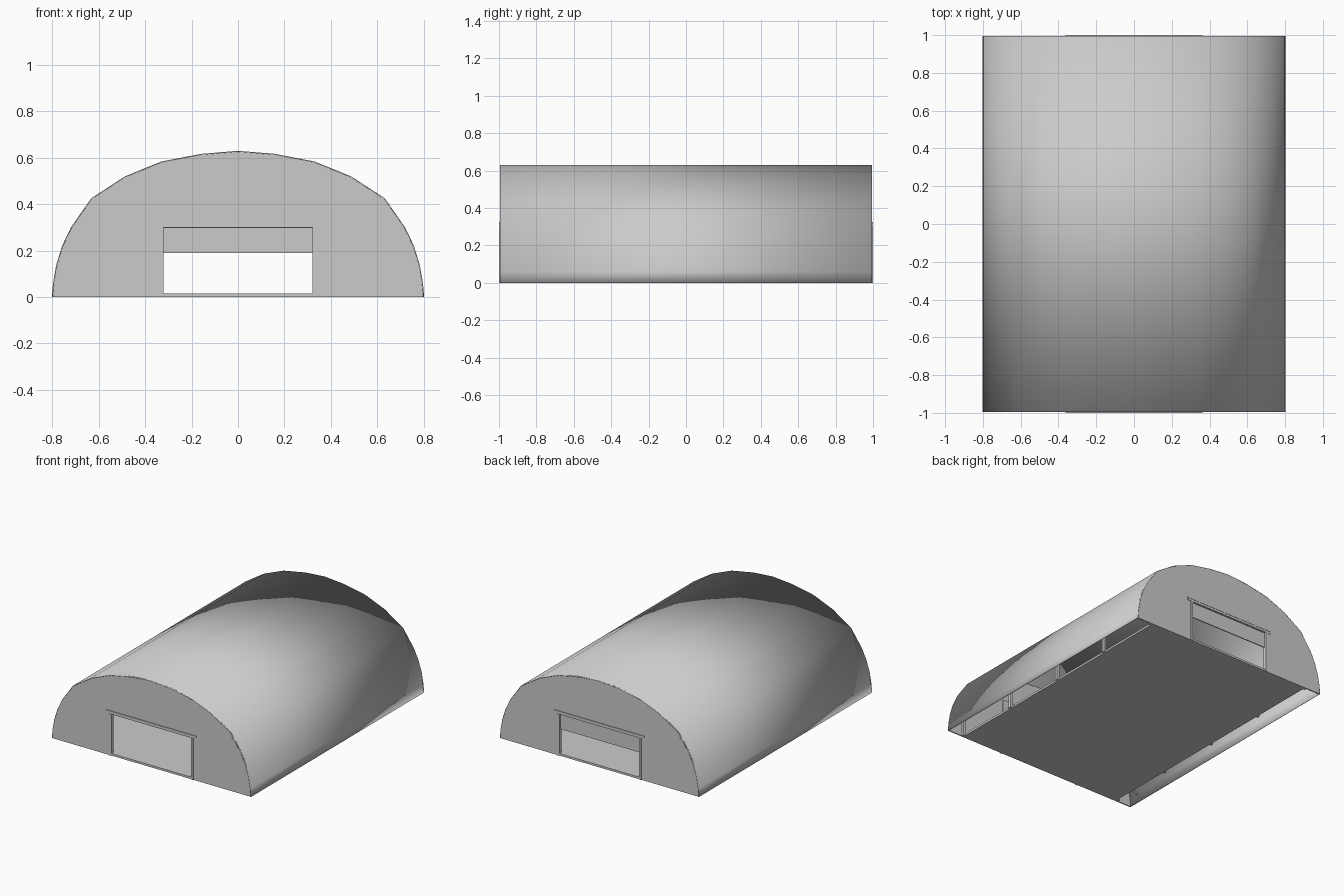
import bpy
import bmesh
from mathutils import Vector

if "Cube" in bpy.data.objects:
    bpy.data.objects.remove(bpy.data.objects["Cube"], do_unlink=True)

# One flat colour for the whole building
GREY = (0.6, 0.6, 0.6, 1)
grey = bpy.data.materials.new("light_grey")
grey.use_nodes = True
grey.diffuse_color = GREY
grey.node_tree.nodes["Principled BSDF"].inputs["Base Color"].default_value = GREY

# Main dimensions
WALL_Y = 0.995
DOOR_X, DOOR_Z = 0.32, 0.30
SLAB_X, SLAB_Z = 0.67, 0.015
half = [(0.802, 0), (0.797, 0.06), (0.783, 0.14), (0.757, 0.223), (0.72, 0.30),
        (0.633, 0.425), (0.487, 0.52), (0.33, 0.584), (0.157, 0.617)]
arch = half + [(0, 0.63)] + [(-x, z) for x, z in reversed(half)]


def finish(name, bm):
    bmesh.ops.recalc_face_normals(bm, faces=bm.faces)
    mesh = bpy.data.meshes.new(name)
    bm.to_mesh(mesh)
    bm.free()
    obj = bpy.data.objects.new(name, mesh)
    mesh.materials.append(grey)
    bpy.context.collection.objects.link(obj)
    return obj


def box(name, low, high):
    bm = bmesh.new()
    bmesh.ops.create_cube(bm, size=1)
    low, high = Vector(low), Vector(high)
    for v in bm.verts:
        v.co = (low + high) / 2 + v.co * (high - low)
    return finish(name, bm)


def prism(name, outline, y, depth):
    """Extrude an x-z outline along y."""
    bm = bmesh.new()
    face = bm.faces.new([bm.verts.new((x, y, z)) for x, z in outline])
    new = bmesh.ops.extrude_face_region(bm, geom=[face])["geom"]
    verts = [g for g in new if isinstance(g, bmesh.types.BMVert)]
    bmesh.ops.translate(bm, vec=(0, depth, 0), verts=verts)
    return finish(name, bm)


# Curved roof shell: a thin smooth sheet
bm = bmesh.new()
rows = [[bm.verts.new((x, y, z)) for x, z in arch] for y in (-WALL_Y, WALL_Y)]
for i in range(len(arch) - 1):
    bm.faces.new((rows[0][i], rows[0][i + 1], rows[1][i + 1], rows[1][i]))
roof = finish("roof_shell", bm)
for p in roof.data.polygons:
    p.use_smooth = True
# The shell has no closed volume, so point its normals outward by rule
if sum(p.normal.z for p in roof.data.polygons) < 0:
    roof.data.flip_normals()
shell = roof.modifiers.new("thickness", 'SOLIDIFY')
shell.thickness = 0.004
shell.offset = -1

# Floor slab
box("floor_slab", (-SLAB_X, -WALL_Y, 0), (SLAB_X, WALL_Y, SLAB_Z))

# End walls, doorways and raised shutters
doorway = [(-DOOR_X, 0), (-DOOR_X, DOOR_Z), (DOOR_X, DOOR_Z), (DOOR_X, 0)]
for side, label, shutter_low in ((-1, "front", 0.297), (1, "back", 0.19)):
    prism(label + "_wall", arch + doorway, side * WALL_Y, -side * 0.008)

    def slab(name, x0, x1, z0, z1, y0, y1):
        ys = sorted((side * y0, side * y1))
        box(label + "_" + name, (x0, ys[0], z0), (x1, ys[1], z1))

    slab("shutter", -DOOR_X - 0.01, DOOR_X + 0.01, shutter_low, 0.41, 0.978, 0.985)
    slab("lintel", -0.363, 0.363, 0.302, 0.318, 0.99, 0.998)
    slab("lintel_cap", -0.363, 0.363, 0.318, 0.325, 0.99, 1)
    for x in (-1, 1):
        x0, x1 = sorted((x * DOOR_X, x * 0.338))
        slab("door_rail_" + ("left" if x > 0 else "right"), x0, x1, 0, 0.302, 0.975, 1)

# Interior columns along both edges of the slab
for x in (-1, 1):
    for i in range(5):
        y = (i - 2) * 0.49
        x0, x1 = sorted((x * (SLAB_X - 0.005), x * (SLAB_X + 0.015)))
        box("column_%s_%d" % ("left" if x > 0 else "right", i + 1),
            (x0, y - 0.01, 0), (x1, y + 0.01, 0.345))
